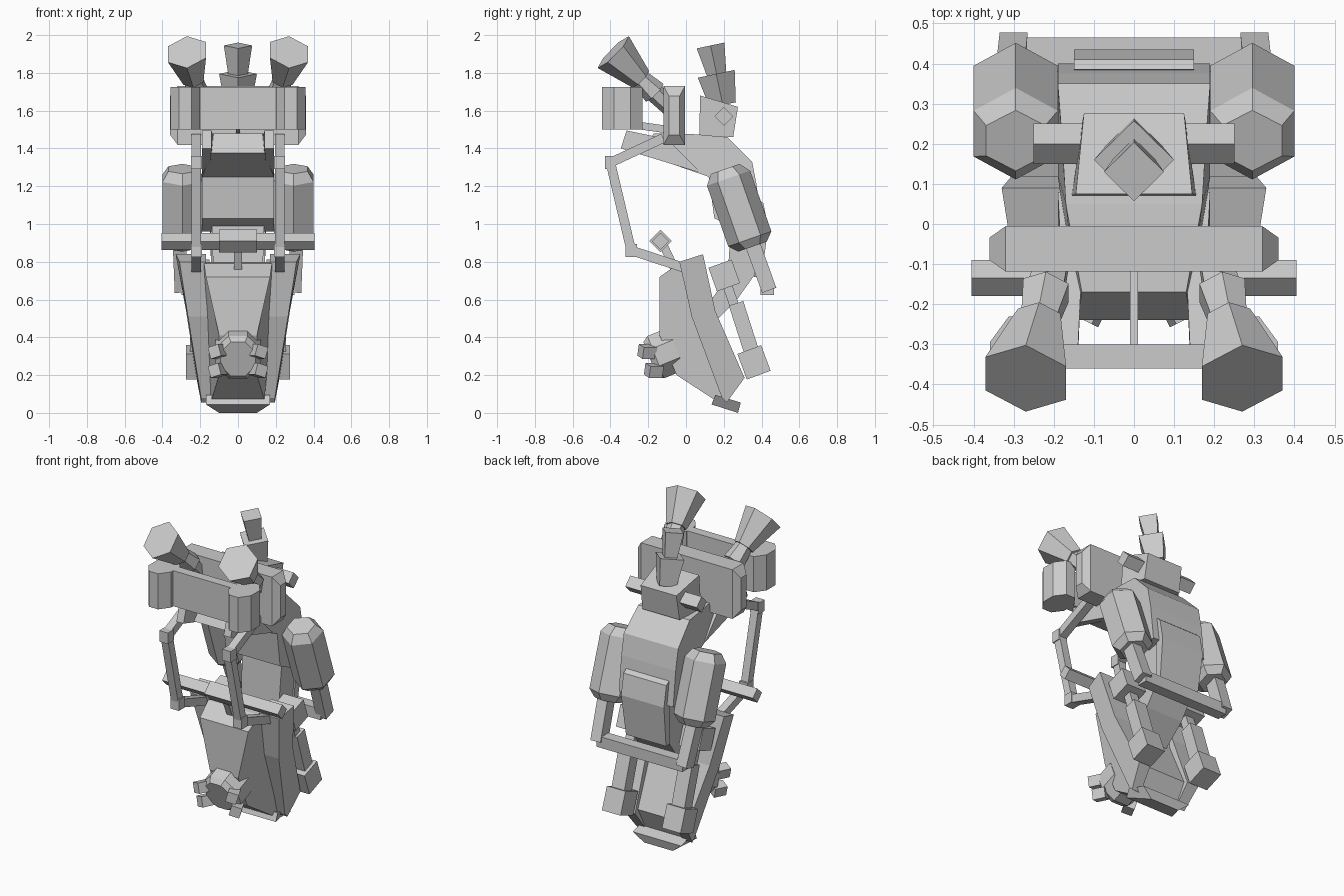
import bpy, math
from mathutils import Vector

cube = bpy.data.objects.get("Cube")
if cube:
    bpy.data.objects.remove(cube)

grey = bpy.data.materials.new("plain_grey")
grey.use_nodes = True
COLOR = (0.6, 0.6, 0.6, 1)
grey.diffuse_color = COLOR
grey.node_tree.nodes["Principled BSDF"].inputs["Base Color"].default_value = COLOR


def make(name, verts, faces):
    import bmesh
    me = bpy.data.meshes.new(name)
    me.from_pydata([tuple(v) for v in verts], [], faces)
    bm = bmesh.new()
    bm.from_mesh(me)
    bmesh.ops.recalc_face_normals(bm, faces=bm.faces)
    bm.to_mesh(me)
    bm.free()
    me.materials.append(grey)
    ob = bpy.data.objects.new(name, me)
    bpy.context.collection.objects.link(ob)
    return ob


def loft(name, rings, n, phase=0.0):
    """Rings of (centre, radius across, radius deep) joined along a straight axis."""
    axis = (Vector(rings[-1][0]) - Vector(rings[0][0])).normalized()
    ref = Vector((0, 1, 0)) if abs(axis.x) > 0.9 else Vector((1, 0, 0))
    u = (ref - axis * ref.dot(axis)).normalized()
    v = axis.cross(u)
    verts, faces = [], []
    for c, ru, rv in rings:
        for i in range(n):
            a = phase + math.tau * i / n
            verts.append(Vector(c) + u * ru * math.cos(a) + v * rv * math.sin(a))
    for k in range(len(rings) - 1):
        for i in range(n):
            j = (i + 1) % n
            faces.append((k*n + i, k*n + j, k*n + n + j, k*n + n + i))
    faces += [tuple(range(n)), tuple(range(len(verts) - n, len(verts)))]
    return make(name, verts, faces)


def beam(name, a, b, hu, hv, taper=1.0):
    """Square-section bar between two points, given half sizes."""
    r = math.sqrt(2)
    return loft(name, [(a, hu*r, hv*r), (b, hu*r*taper, hv*r*taper)], 4, math.pi / 4)


def shell(name, pts):
    """Side profile of (y, z, x inner, x outer) spanned across x."""
    n = len(pts)
    verts = [(p[2], p[0], p[1]) for p in pts] + [(p[3], p[0], p[1]) for p in pts]
    faces = [(i, (i+1) % n, n + (i+1) % n, n + i) for i in range(n)]
    return make(name, verts, faces + [tuple(range(n)), tuple(range(n, 2*n))])


def centred(name, pts):
    return shell(name, [(y, z, -w, w) for y, z, w in pts])


# Upper hull, tail and back panel
centred("upper_hull", [(-.17, 1.48, .13), (.05, 1.475, .17), (.22, 1.46, .18), (.35, 1.33, .19),
                       (.375, 1.2, .19), (.4, .98, .19), (.3, .96, .19), (.15, 1.03, .19),
                       (.12, 1.25, .19), (-.24, 1.375, .14)])
centred("hull_tail", [(.24, 1.02, .14), (.4, 1.02, .14), (.37, .74, .13), (.27, .6, .13),
                      (.13, .46, .12), (.12, .58, .12), (.22, .72, .13)])
centred("back_panel", [(.385, 1.13, .15), (.41, 1.11, .15), (.435, .98, .15), (.4, .72, .14),
                       (.36, .72, .14)])

# Lower pod, foot plate and nose
centred("lower_pod", [(-.14, .72, .17), (-.04, .79, .18), (.08, .8, .19), (.13, .5, .18),
                      (.28, .2, .15), (.22, .07, .15), (.15, .07, .14), (-.05, .2, .1),
                      (-.14, .41, .1)])
centred("foot_plate", [(.155, .095, .17), (.29, .055, .17), (.275, .0, .1), (.135, .045, .17)])
loft("nose_box", [((0, -.05, .34), .13, .13), ((0, -.16, .295), .13, .13),
                  ((0, -.19, .285), .1, .105)], 8, math.pi / 8)

# Handlebar
loft("handlebar", [((-.405, -.135, .908), .045, .045), ((.405, -.135, .908), .045, .045)], 4)
loft("handlebar_grip", [((-.1, -.135, .91), .06, .06), ((.1, -.135, .91), .06, .06)], 4)
beam("handlebar_stem", (0, -.12, .89), (0, -.05, .74), .02, .022)

# Front visor plate and cross slab
beam("visor_plate", (0, -.33, 1.5), (0, -.33, 1.725), .26, .03)
beam("visor_stem", (0, -.31, 1.53), (0, -.1, 1.5), .01, .02)
loft("cross_slab", [((-.36, -.062, 1.575), .04, .145), ((-.32, -.062, 1.575), .08, .22),
                    ((.32, -.062, 1.575), .08, .22), ((.36, -.062, 1.575), .04, .145)],
     4, math.pi / 4).name = "cross_slab"

# Rear mast
centred("mast_base", [(.07, 1.47, .155), (.075, 1.68, .145), (.275, 1.62, .125), (.25, 1.46, .13)])
loft("mast_lower", [((0, .195, 1.63), .07, .07), ((0, .16, 1.795), .1, .1)], 4)
loft("mast_upper", [((0, .165, 1.78), .05, .05), ((0, .13, 1.945), .075, .075)], 4)
loft("mast_cross_rod", [((-.25, .2, 1.57), .05, .05), ((.25, .2, 1.57), .05, .05)], 4)

# Rear cross bar of the tank frame
beam("rear_cross_bar", (-.3, .43, .66), (.3, .43, .66), .035, .035)

for s, side in ((1, "left"), (-1, "right")):
    # Pod side slab
    shell(side + "_pod_slab", [(-.035, .8, s*.17, s*.31), (.09, .84, s*.17, s*.33),
                               (.155, .54, s*.16, s*.275), (.31, .185, s*.14, s*.22),
                               (.215, .055, s*.13, s*.195), (.19, .08, s*.13, s*.195),
                               (.03, .51, s*.16, s*.265)])
    # Hull cheek
    shell(side + "_hull_cheek", [(-.345, 1.4, s*.14, s*.19), (-.315, 1.495, s*.14, s*.19),
                                 (-.1, 1.45, s*.13, s*.18), (.08, 1.27, s*.15, s*.19)])
    # Hexagonal tank along a tilted axis
    top, low = Vector((s*.295, .208, 1.292)), Vector((s*.295, .352, .88))
    loft(side + "_tank", [(top, .085, .08), (top.lerp(low, .12), .121, .121),
                          (top.lerp(low, .9), .121, .121), (low, .085, .08)], 6, math.pi / 6)
    beam(side + "_frame_arm", (s*.31, .35, .9), (s*.3, .44, .65), .035, .04)
    # Visor end pods
    loft(side + "_visor_end", [((s*.28, -.338, 1.5), .085, .116), ((s*.28, -.338, 1.725), .085, .116)],
         8, math.pi / 8)
    # Lamp horn
    mouth, root = Vector((s*.27, -.385, 1.91)), Vector((s*.2, -.08, 1.61))
    loft(side + "_lamp_horn", [(mouth, .118, .118), (mouth.lerp(root, .48), .062, .062)], 6, math.pi / 6)
    loft(side + "_lamp_collar", [(mouth.lerp(root, .45), .05, .05), (mouth.lerp(root, .72), .066, .066)],
         6, math.pi / 6)
    loft(side + "_lamp_stem", [(mouth.lerp(root, .7), .052, .052), (root, .045, .045)], 6, math.pi / 6)
    # Bent guard arm
    path = [Vector((s*.22, y, z)) for y, z in ((-.12, 1.455), (-.4, 1.325), (-.29, .86), (.0, .765))]
    for i in range(3):
        beam(f"{side}_guard_arm_{i + 1}", path[i], path[i + 1], .025, .025)
    for i in (1, 2):
        beam(f"{side}_guard_joint_{i}", path[i] + Vector((0, 0, .035)), path[i] - Vector((0, 0, .035)),
             .03, .03)
    # Rear leg
    beam(side + "_leg_block", (s*.22, .18, .79), (s*.22, .225, .665), .07, .065)
    beam(side + "_leg_strut", (s*.21, .21, .7), (s*.21, .35, .3), .03, .025)
    beam(side + "_leg_sleeve", (s*.21, .265, .58), (s*.21, .345, .33), .045, .04)
    beam(side + "_leg_foot", (s*.21, .335, .335), (s*.21, .385, .2), .065, .067)
    # Small studs on the nose
    for k, (y, z) in enumerate(((-.2, .325), (-.165, .225))):
        loft(f"{side}_nose_stud_{k + 1}", [((s*.09, y + .03, z), .045, .045),
                                           ((s*.125, y - .04, z), .045, .045)], 4, s * .5)
